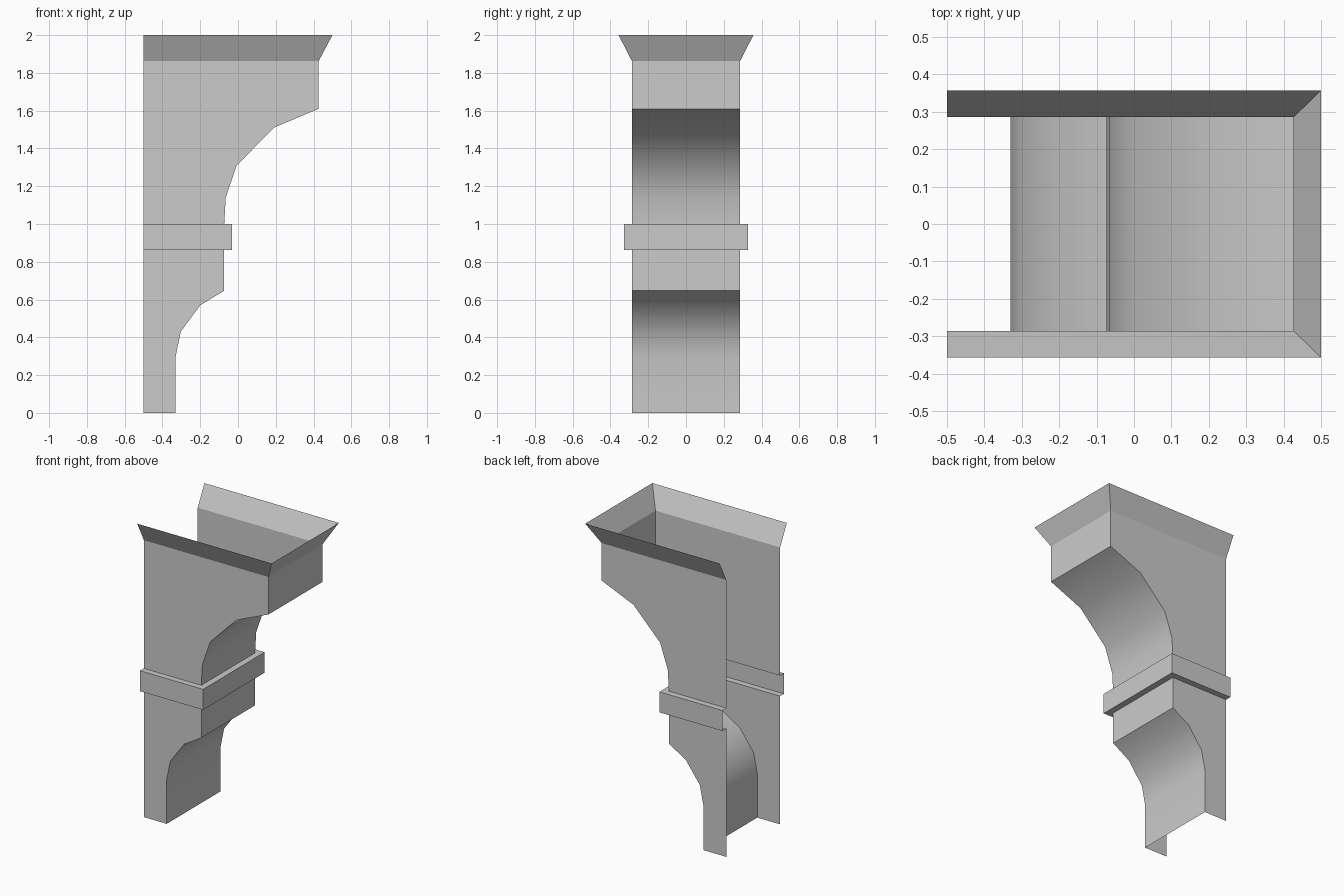
import bpy
import bmesh

if "Cube" in bpy.data.objects:
    bpy.data.objects.remove(bpy.data.objects["Cube"])

BACK = -0.5   # open wall side
W = 0.286     # half width of the bracket body


def u_shell(name, sections):
    """Loft open-backed U sections (front x, z, half width, soft crease) upwards."""
    bm = bmesh.new()
    rows = [[bm.verts.new(p) for p in
             ((BACK, -w, z), (x, -w, z), (x, w, z), (BACK, w, z))]
            for x, z, w, soft in sections]
    for a, b in zip(rows, rows[1:]):
        for j in range(3):
            bm.faces.new((a[j], a[j + 1], b[j + 1], b[j])).smooth = True
    # Only the creases along the curved face stay soft
    for e in bm.edges:
        e.smooth = False
    for row, sec in zip(rows, sections):
        if sec[3]:
            bm.edges.get((row[1], row[2])).smooth = True
    mesh = bpy.data.meshes.new(name)
    bm.to_mesh(mesh)
    bm.free()
    obj = bpy.data.objects.new(name, mesh)
    bpy.context.collection.objects.link(obj)
    return obj


# Lower bracket with its concave curve
u_shell("lower_bracket", [
    (-0.33, 0.0, W, False), (-0.33, 0.30, W, True), (-0.303, 0.43, W, True),
    (-0.20, 0.57, W, True), (-0.073, 0.647, W, False), (-0.073, 0.862, W, False)])

# Projecting band with its ledges
u_shell("middle_band", [
    (-0.073, 0.862, W, False), (-0.031, 0.862, 0.327, False),
    (-0.031, 1.0, 0.327, False), (-0.073, 1.0, W, False)])

# Upper bracket with the larger curve
u_shell("upper_bracket", [
    (-0.073, 1.0, W, False), (-0.065, 1.14, W, True), (-0.008, 1.308, W, True),
    (0.19, 1.51, W, True), (0.427, 1.61, W, False), (0.427, 1.862, W, False)])

# Flared crown, open at the top
u_shell("flared_crown", [(0.427, 1.862, W, False), (0.5, 2.0, 0.357, False)])
